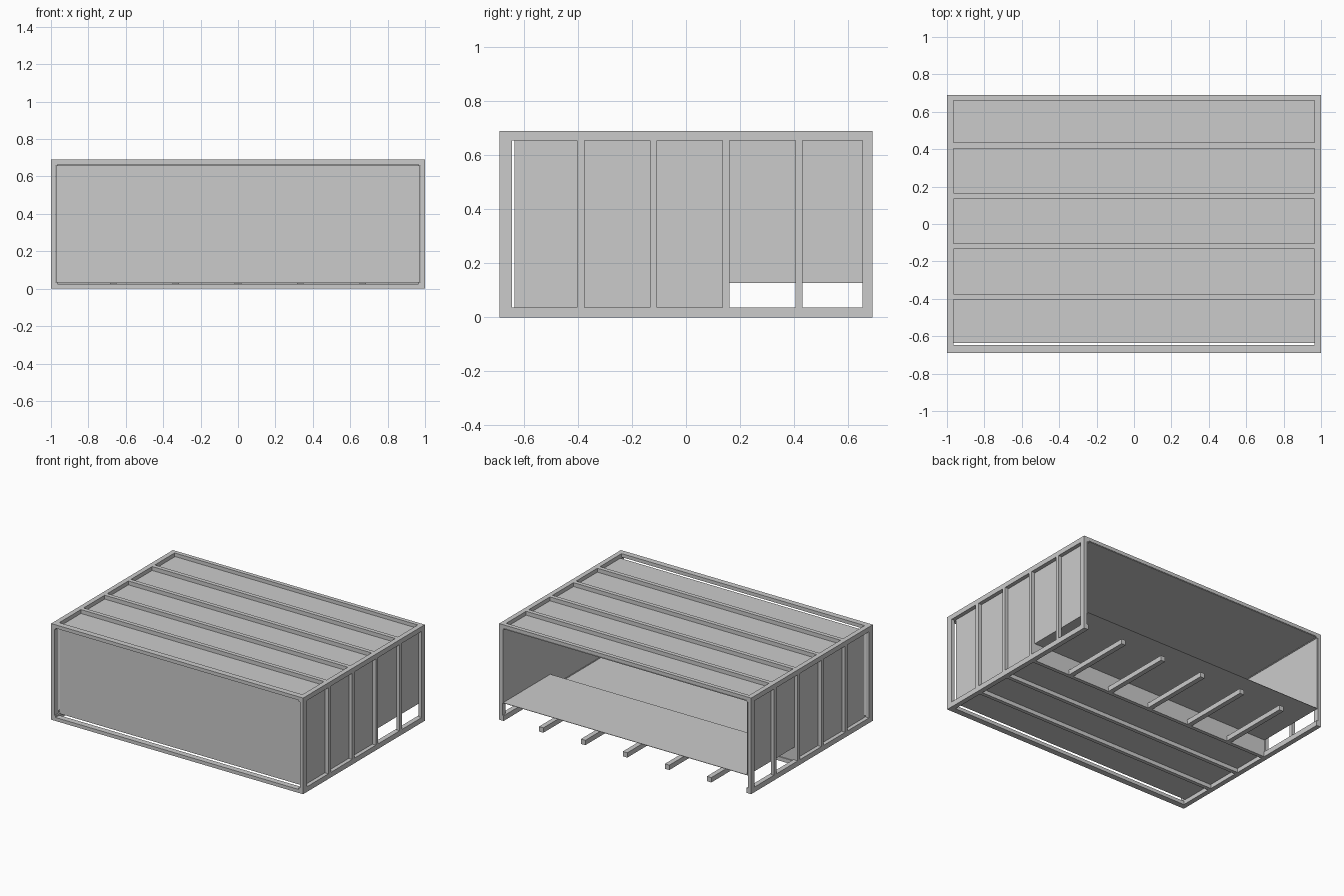
import bpy, bmesh

if "Cube" in bpy.data.objects:
    bpy.data.objects.remove(bpy.data.objects["Cube"])

X, Y, Z = 1.0, 0.69, 0.69        # half width, half depth, height
BY = [-0.39, -0.12, 0.148, 0.418]  # cross member positions along the depth


def box(name, x0, x1, y0, y1, z0, z1):
    bm = bmesh.new()
    bmesh.ops.create_cube(bm, size=1)
    for v in bm.verts:
        v.co = ((x0 + x1) / 2 + v.co.x * (x1 - x0),
                (y0 + y1) / 2 + v.co.y * (y1 - y0),
                (z0 + z1) / 2 + v.co.z * (z1 - z0))
    return finish(name, bm)


def finish(name, bm):
    me = bpy.data.meshes.new(name)
    bm.to_mesh(me)
    bm.free()
    ob = bpy.data.objects.new(name, me)
    bpy.context.collection.objects.link(ob)
    return ob


def pair(name, *dims):
    ob = box(name, *dims)
    ob.modifiers.new("mirror", 'MIRROR')   # mirrored across x = 0
    return ob


def plate(name, profile, x):
    # side sheet: y-z outline given a small thickness in x
    bm = bmesh.new()
    f = bm.faces.new([bm.verts.new((x, y, z)) for y, z in profile])
    ext = bmesh.ops.extrude_face_region(bm, geom=[f])
    for v in ext["geom"]:
        if isinstance(v, bmesh.types.BMVert):
            v.co.x -= 0.003
    bmesh.ops.recalc_face_normals(bm, faces=bm.faces)
    ob = finish(name, bm)
    ob.modifiers.new("mirror", 'MIRROR')
    return ob


# outer frame: corner posts, side rails, front and rear rails
pair("front_post", X - 0.025, X, -Y, -0.645, 0, Z)
pair("rear_post", X - 0.025, X, 0.653, Y, 0, Z)
pair("bottom_side_rail", X - 0.035, X, -Y, Y, 0, 0.037)
pair("top_side_rail", X - 0.035, X, -Y, Y, Z - 0.035, Z)
box("front_bottom_rail", -X, X, -Y, -0.648, 0, 0.025)
box("front_top_rail", -X, X, -Y, -0.648, Z - 0.025, Z)
box("rear_top_rail", -X, X, 0.66, Y, Z - 0.025, Z)

# side studs, roof bars and lower floor bars
for i, y in enumerate(BY):
    pair(f"side_stud_{i}", X - 0.025, X, y - 0.0135, y + 0.0135, 0.03, Z - 0.03)
    box(f"roof_bar_{i}", -0.97, 0.97, y - 0.013, y + 0.017, Z - 0.028, Z)
    if i < 3:
        box(f"floor_bar_{i}", -0.97, 0.97, y - 0.0135, y + 0.0135, 0, 0.028)

# joists below the raised floor
for i in range(5):
    x = (i - 2) / 3
    box(f"joist_{i}", x - 0.0175, x + 0.0175, 0.15, Y, 0, 0.035)

# inner lining sheets
IN, F, T = 0.972, -0.635, 0.003
STEP, LOW, HIGH = 0.158, 0.030, 0.127
plate("side_sheet", [(F, LOW), (STEP, LOW), (STEP, HIGH), (Y, HIGH), (Y, 0.662), (F, 0.662)], IN)
box("front_sheet", -IN, IN, F, F + T, LOW, 0.662)
box("roof_sheet", -IN, IN, F, Y, 0.659, 0.662)
box("lower_floor", -IN, IN, F, STEP, LOW, LOW + T)
box("step_riser", -IN, IN, STEP - T, STEP, LOW, HIGH)
box("raised_floor", -IN, IN, STEP - T, Y, HIGH, HIGH + T)
